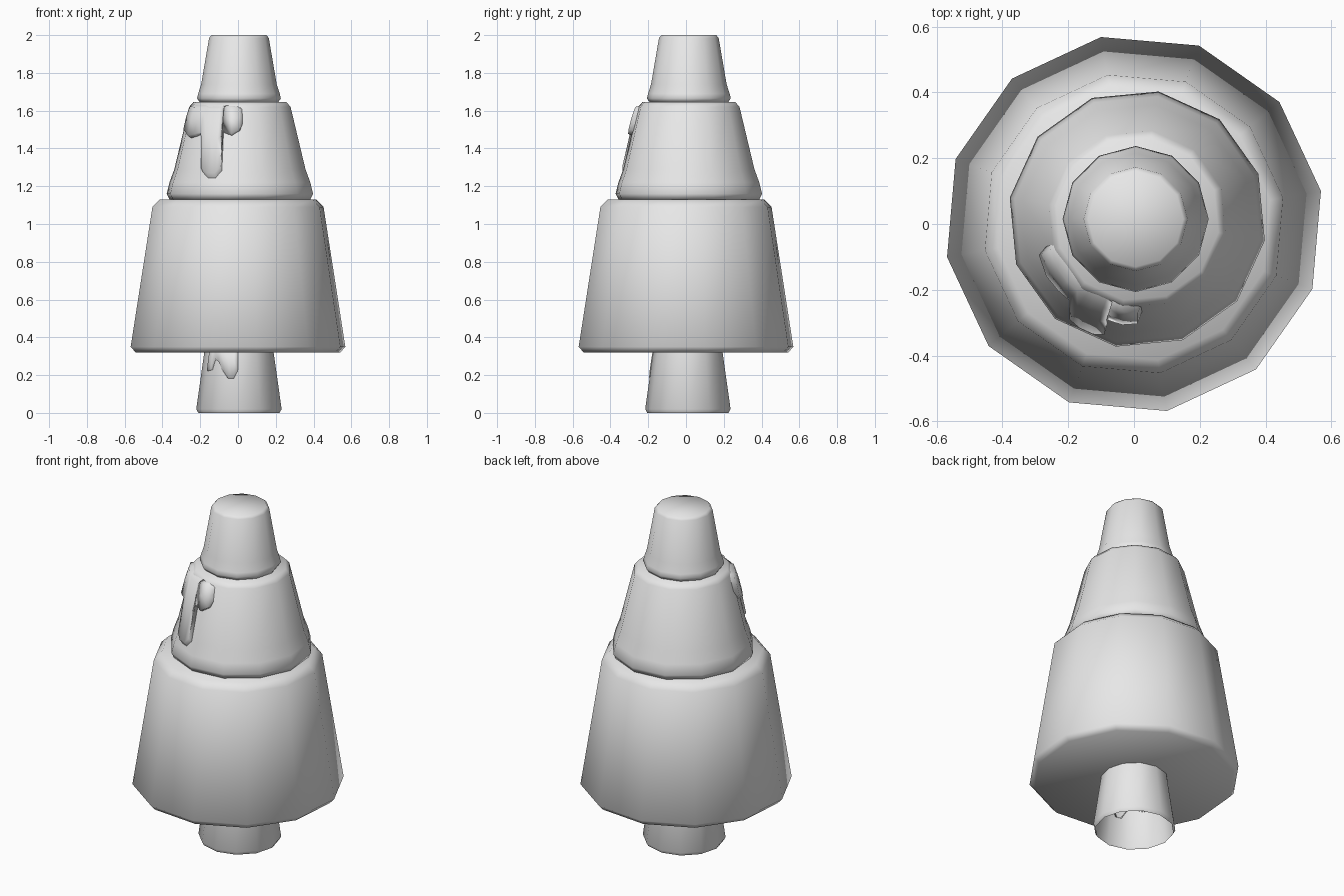
import bpy, bmesh
from math import sin, cos, radians, tau

SIDES = 12

old = bpy.data.objects.get("Cube")
if old:
    bpy.data.objects.remove(old, do_unlink=True)

# Single matte grey
grey = bpy.data.materials.new("light_grey")
grey.use_nodes = True
grey.diffuse_color = (0.8, 0.8, 0.8, 1)
grey.node_tree.nodes["Principled BSDF"].inputs["Base Color"].default_value = (0.8, 0.8, 0.8, 1)


def finish(name, bm):
    bmesh.ops.recalc_face_normals(bm, faces=bm.faces)
    mesh = bpy.data.meshes.new(name)
    bm.to_mesh(mesh)
    bm.free()
    mesh.materials.append(grey)
    mesh.shade_smooth()
    obj = bpy.data.objects.new(name, mesh)
    bpy.context.collection.objects.link(obj)
    return obj


def tier(name, profile, turn, centre=(0, 0), capped=True):
    """Low-poly turned shape from (radius, height) points, bottom to top."""
    bm = bmesh.new()
    rings = []
    for r, z in profile:
        angles = [radians(turn) + tau * i / SIDES for i in range(SIDES)]
        rings.append([bm.verts.new((centre[0] + r * cos(a), centre[1] + r * sin(a), z))
                      for a in angles])
    for low, high in zip(rings, rings[1:]):
        for i in range(SIDES):
            j = (i + 1) % SIDES
            bm.faces.new((low[i], low[j], high[j], high[i]))
    if capped:
        bm.faces.new(rings[0][::-1])
        bm.faces.new(rings[-1])
    return finish(name, bm)


def drips(name, columns, radius_at, centre, lift):
    """Puffy patch hugging a cone; columns are (degrees from front, top, bottom)."""
    bm = bmesh.new()
    rows = ((0, -0.02), (0.06, lift * 0.7), (0.45, lift), (0.9, lift), (1, -0.02))
    grid = []
    for k, (deg, top, bottom) in enumerate(columns):
        edge = k in (0, len(columns) - 1)
        line = []
        for t, out in rows:
            z = top + (bottom - top) * t
            r = radius_at(z) + (-0.02 if edge else out)
            a = radians(deg)
            line.append(bm.verts.new((centre[0] + r * sin(a), centre[1] - r * cos(a), z)))
        grid.append(line)
    for left, right in zip(grid, grid[1:]):
        for i in range(len(rows) - 1):
            bm.faces.new((left[i], left[i + 1], right[i + 1], right[i]))
    return finish(name, bm)


# Hollow trunk, open underneath
tier("trunk", [(0.215, 0), (0.226, 0.02), (0.178, 0.36)], 0, (0.005, 0.01), capped=False)

# Three stacked foliage tiers
tier("lower_tier", [(0.55, 0.32), (0.577, 0.35), (0.46, 1.09), (0.42, 1.13)], 10)
tier("middle_tier", [(0.378, 1.13), (0.393, 1.16), (0.378, 1.22), (0.352, 1.29),
                     (0.272, 1.62), (0.25, 1.645)], 20.5, (0.01, 0.015))
tier("top_tier", [(0.208, 1.645), (0.222, 1.665), (0.216, 1.69), (0.2, 1.74),
                  (0.158, 1.985), (0.145, 2.0)], 0, (0.005, 0.015))

# Drips on the middle tier
drips("middle_drips",
      [(-76, 1.62, 1.54), (-70, 1.63, 1.49), (-58, 1.63, 1.45), (-48, 1.63, 1.46),
       (-40, 1.63, 1.47), (-34, 1.63, 1.26), (-28, 1.63, 1.23), (-21, 1.63, 1.23),
       (-16, 1.63, 1.27), (-17, 1.63, 1.48), (-8, 1.63, 1.46), (0, 1.62, 1.49),
       (4, 1.61, 1.54)],
      lambda z: 0.352 - (z - 1.29) * 0.242, (0.01, 0.015), 0.018)

# Drips on the trunk
drips("trunk_drips",
      [(-66, 0.36, 0.28), (-57, 0.36, 0.21), (-47, 0.36, 0.22), (-42, 0.36, 0.28),
       (-33, 0.36, 0.26), (-27, 0.36, 0.22), (-17, 0.36, 0.17), (-8, 0.36, 0.17),
       (-2, 0.36, 0.21), (0, 0.36, 0.29)],
      lambda z: 0.226 - z * 0.141, (0.005, 0.01), 0.008)
